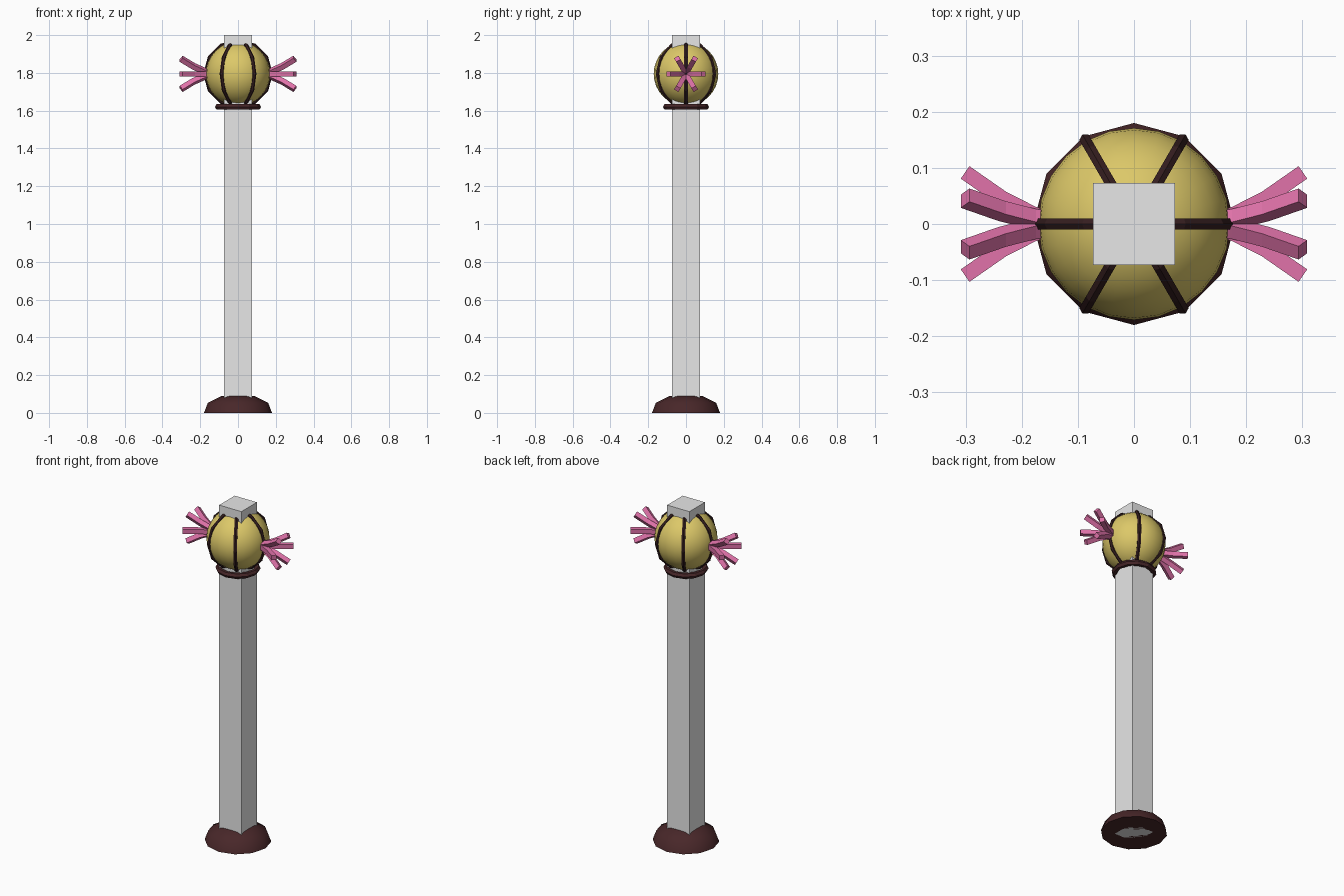
import bpy, bmesh
from math import cos, sin, pi, radians
from mathutils import Vector, Matrix

if "Cube" in bpy.data.objects:
    bpy.data.objects.remove(bpy.data.objects["Cube"])


def material(name, rgb):
    m = bpy.data.materials.new(name)
    m.use_nodes = True
    m.diffuse_color = (*rgb, 1)
    m.node_tree.nodes["Principled BSDF"].inputs["Base Color"].default_value = (*rgb, 1)
    return m


GREY = material("pale grey", (0.8, 0.8, 0.8))
YELLOW = material("mustard yellow", (0.72, 0.58, 0.14))
PINK = material("pink", (0.75, 0.17, 0.4))
BROWN = material("dark brown", (0.065, 0.02, 0.022))
DARK = material("blackish brown", (0.035, 0.013, 0.014))

GLOBE_Z = 1.795
HALF = 0.073


def finish(name, bm, mat, smooth=False):
    bmesh.ops.recalc_face_normals(bm, faces=bm.faces)
    mesh = bpy.data.meshes.new(name)
    bm.to_mesh(mesh)
    bm.free()
    mesh.materials.append(mat)
    if smooth:
        mesh.shade_smooth()
    ob = bpy.data.objects.new(name, mesh)
    bpy.context.collection.objects.link(ob)
    return ob


def bridge(bm, a, b):
    for i in range(len(a)):
        j = (i + 1) % len(a)
        bm.faces.new((a[i], a[j], b[j], b[i]))


def torus(name, major, minor, sides, mat, matrix):
    bm = bmesh.new()
    loops = []
    for k in range(12):
        a = k * pi / 6
        loop = []
        for s in range(sides):
            b = s * 2 * pi / sides
            r = major + minor * cos(b)
            loop.append(bm.verts.new(matrix @ Vector((r * cos(a), r * sin(a), minor * sin(b)))))
        loops.append(loop)
    for k in range(12):
        bridge(bm, loops[k], loops[(k + 1) % 12])
    return finish(name, bm, mat)


# Square post
bm = bmesh.new()
bmesh.ops.create_cube(bm, size=1)
bmesh.ops.scale(bm, vec=(2 * HALF, 2 * HALF, 2), verts=bm.verts)
bmesh.ops.translate(bm, vec=(0, 0, 1), verts=bm.verts)
finish("post", bm, GREY)

# Domed foot
bm = bmesh.new()
loops = []
for r, z in ((0.18, 0), (0.16, 0.053), (0.09, 0.088)):
    loops.append([bm.verts.new((r * cos(k * pi / 6), r * sin(k * pi / 6), z)) for k in range(12)])
bridge(bm, loops[0], loops[1])
bridge(bm, loops[1], loops[2])
bm.faces.new(loops[0])
tip = bm.verts.new((0, 0, 0.098))
for k in range(12):
    bm.faces.new((loops[2][k], loops[2][(k + 1) % 12], tip))
foot = finish("foot", bm, BROWN, True)
foot.data.set_sharp_from_angle(angle=radians(50))

# Globe
bm = bmesh.new()
bmesh.ops.create_uvsphere(bm, u_segments=24, v_segments=16, radius=0.171)
bmesh.ops.translate(bm, vec=(0, 0, GLOBE_Z), verts=bm.verts)
finish("globe", bm, YELLOW, True)

# Straps: three upright hoops around the globe
for n in range(3):
    turn = Matrix.Rotation(n * pi / 3, 4, "Z") @ Matrix.Rotation(pi / 2, 4, "X")
    torus(f"strap_{n + 1}", 0.173, 0.011, 6, DARK, Matrix.Translation((0, 0, GLOBE_Z)) @ turn)

# Collar ring below the globe
torus("collar", 0.105, 0.017, 6, BROWN, Matrix.Translation((0, 0, 1.62)))

# Tendrils: a splayed bunch of six square rods on each side
PATH = [Vector(p) for p in ((0.14, 0.004), (0.18, 0.018), (0.235, 0.046), (0.301, 0.092))]
T = 0.0135
for side, label in ((1, "left"), (-1, "right")):
    bm = bmesh.new()
    for n in range(6):
        a = n * pi / 3
        out, across = Vector((0, cos(a), sin(a))), Vector((0, -sin(a), cos(a)))
        loops = []
        for i, p in enumerate(PATH):
            d = (PATH[min(i + 1, len(PATH) - 1)] - PATH[max(i - 1, 0)]).normalized()
            centre = Vector((side * p.x, 0, GLOBE_Z)) + out * p.y
            normal = Vector((-side * d.y, 0, 0)) + out * d.x
            loops.append([bm.verts.new(centre + normal * T * u + across * T * v)
                          for u, v in ((1, 1), (1, -1), (-1, -1), (-1, 1))])
        for i in range(len(loops) - 1):
            bridge(bm, loops[i], loops[i + 1])
        bm.faces.new(loops[0])
        bm.faces.new(loops[-1])
    finish(f"{label}_tendrils", bm, PINK)
